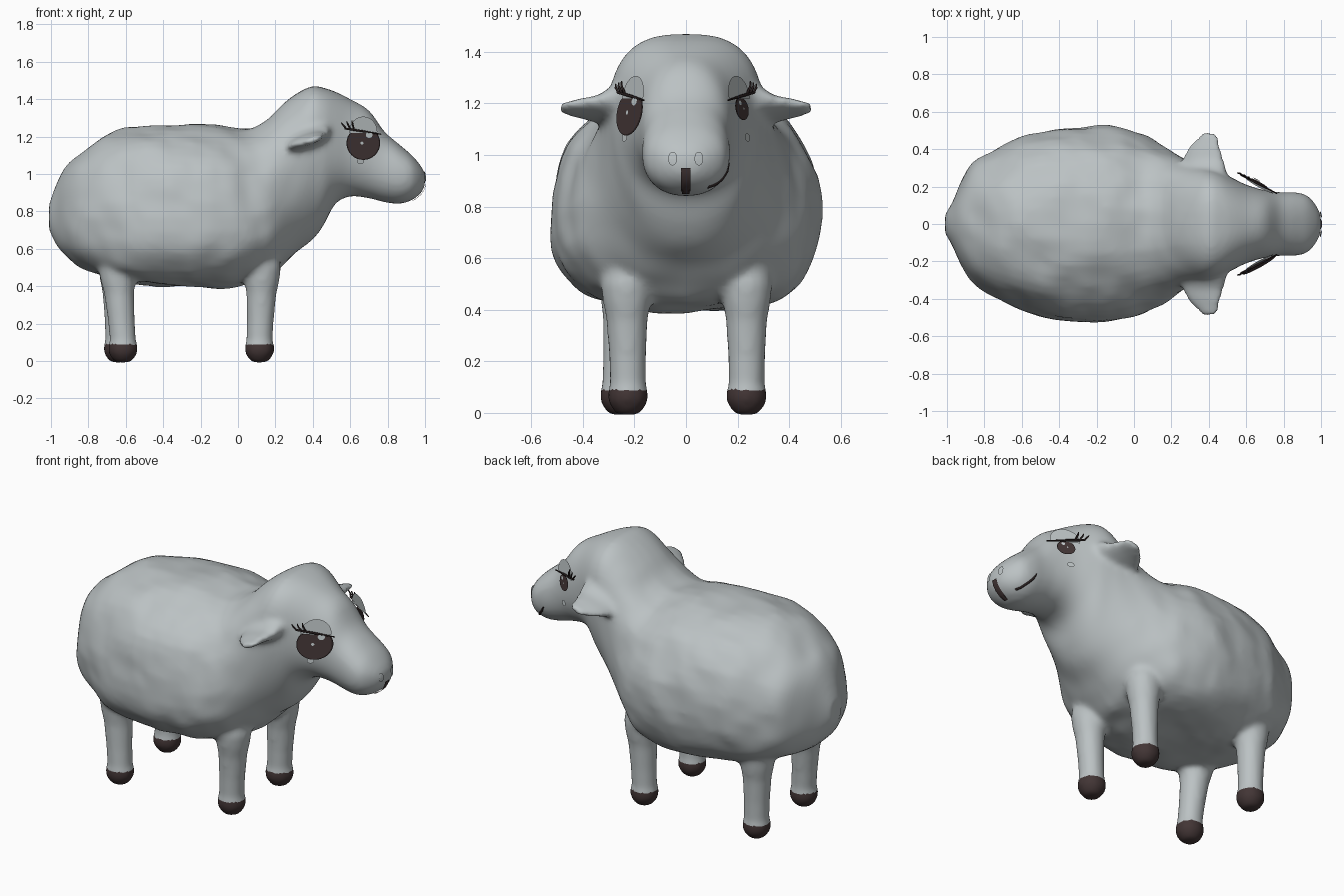
import bpy, bmesh, math
from mathutils import Vector, noise
from mathutils.bvhtree import BVHTree

if "Cube" in bpy.data.objects:
    bpy.data.objects.remove(bpy.data.objects["Cube"])


def material(name, rgb):
    mat = bpy.data.materials.new(name)
    mat.use_nodes = True
    mat.diffuse_color = (*rgb, 1)
    bsdf = mat.node_tree.nodes["Principled BSDF"]
    bsdf.inputs["Base Color"].default_value = (*rgb, 1)
    bsdf.inputs["Roughness"].default_value = 0.8
    return mat


wool = material("wool_grey", (0.50, 0.54, 0.55))
hoof = material("hoof_brown", (0.055, 0.036, 0.036))
dark = material("lash_dark", (0.022, 0.014, 0.014))
shine = material("eye_shine", (0.56, 0.62, 0.63))


def add_object(name, data, *mats):
    obj = bpy.data.objects.new(name, data)
    bpy.context.collection.objects.link(obj)
    for mat in mats:
        data.materials.append(mat)
    return obj


def clamp(value):
    return max(0, min(1, value))


def ring(center, u, up, down=None, powers=(1, 1), steps=48):
    """Rounded cross-section with separate upper and lower halves."""
    points = []
    for i in range(steps):
        a = math.tau * i / steps
        c, s = math.cos(a), math.sin(a)
        side = up if s > 0 or down is None else down
        power = powers[0] if s > 0 else powers[1]
        points.append(Vector(center)
                      + Vector(u) * math.copysign(abs(c) ** power, c)
                      + Vector(side) * math.copysign(abs(s) ** power, s))
    return points


def loft(bm, rings):
    rows = [[bm.verts.new(p) for p in r] for r in rings]
    n = len(rows[0])
    for a, b in zip(rows, rows[1:]):
        for i in range(n):
            j = (i + 1) % n
            bm.faces.new((a[i], a[j], b[j], b[i]))
    bm.faces.new(rows[0])
    bm.faces.new(rows[-1])


def flowing(rows, parts=4):
    """Fill in smooth in-between rows through the given ones."""
    rows = [Vector(r) for r in rows]
    filled = []
    for i in range(len(rows) - 1):
        p, q = rows[i], rows[i + 1]
        before, after = rows[max(i - 1, 0)], rows[min(i + 2, len(rows) - 1)]
        for k in range(parts):
            t = k / parts
            filled.append(p + (q - before) * (t / 2)
                          + (2 * before - 5 * p + 4 * q - after) * (t * t / 2)
                          + (3 * p - before - 3 * q + after) * (t ** 3 / 2))
    return filled + [rows[-1]]


bm = bmesh.new()

# Trunk, neck and head: x, top, bottom, half width, widest height
slices = [
    (-1.01, .84, .7, .05, .77), (-.97, .95, .62, .12, .77),
    (-.92, 1.04, .56, .23, .77), (-.85, 1.11, .5, .33, .77),
    (-.72, 1.2, .45, .41, .77), (-.55, 1.25, .41, .48, .77),
    (-.3, 1.27, .39, .52, .77), (-.1, 1.26, .39, .52, .77),
    (.05, 1.24, .41, .47, .78), (.15, 1.28, .44, .42, .8),
    (.23, 1.37, .5, .37, .86), (.31, 1.43, .58, .33, .98),
    (.4, 1.47, .65, .3, 1.13), (.46, 1.46, .73, .28, 1.15),
    (.52, 1.44, .84, .25, 1.14), (.6, 1.4, .88, .21, 1.12),
    (.7, 1.34, .87, .18, 1.08), (.78, 1.23, .85, .17, 1.03),
    (.86, 1.16, .84, .17, 1), (.93, 1.1, .86, .15, .99),
    (.98, 1.04, .9, .09, .98), (1, 1, .94, .04, .97)]
rings = []
for x, top, low, half, mid in flowing(slices):
    # Full, boxy belly and a broad flat crown; rounder elsewhere
    crown = .9 - .16 * clamp(1.3 - abs(x - .42) * 6)
    belly = .9 - .15 * clamp((.4 - x) * 3) * clamp((x + 1) * 4)
    loop = ring((x, 0, mid), (0, half, 0), (0, 0, top - mid), (0, 0, mid - low),
                (crown, belly))
    # Gentle lumps in the fleece, fading out towards the head
    fleece = clamp((x + 1) * 8) * clamp((.35 - x) * 5)
    for p in loop:
        lump = noise.noise(p * 4) * .022 + noise.noise(p * 9) * .012
        p += Vector((0, p.y, p.z - mid)).normalized() * lump * fleece
    rings.append(loop)
loft(bm, rings)

# Legs: height, radius, how far along towards the foot
leg_profile = [(.6, .08, 0), (.5, .1, 0), (.43, .093, .1), (.36, .08, .3),
               (.22, .072, .7), (.11, .07, 1), (.08, .079, 1),
               (.045, .079, 1), (.005, .055, 1), (-.008, .035, 1)]
legs = [((.13, .235), (.115, .235)), ((.13, -.23), (.115, -.225)),
        ((-.645, .235), (-.64, .235)), ((-.645, -.235), (-.615, -.255))]
for hip, foot in legs:
    hip, foot = Vector((*hip, 0)), Vector((*foot, 0))
    loft(bm, [ring(hip.lerp(foot, t) + Vector((0, 0, z)), (r, 0, 0), (0, r, 0))
              for z, r, t in leg_profile])

# Ears: distance from the middle, centre x and height, half length, half thickness
ear_profile = [(.18, .39, 1.22, .1, .08), (.28, .385, 1.2, .11, .06),
               (.34, .37, 1.18, .11, .038), (.4, .375, 1.18, .09, .028),
               (.45, .39, 1.18, .065, .02), (.495, .4, 1.18, .03, .014)]
for side in (-1, 1):
    loft(bm, [ring((x, side * y, z), (a, 0, a * .35), (-b * .3, 0, b))
              for y, x, z, a, b in flowing(ear_profile)])

bmesh.ops.recalc_face_normals(bm, faces=bm.faces)
rough = bpy.data.meshes.new("rough_body")
bm.to_mesh(rough)
bm.free()

# Fuse the parts into one soft skin, then colour the feet by height
body = add_object("sheep_body", rough, wool, hoof)
remesh = body.modifiers.new("fuse", "REMESH")
remesh.mode = "VOXEL"
remesh.voxel_size = 0.016
smooth = body.modifiers.new("soften", "SMOOTH")
smooth.factor = 0.5
smooth.iterations = 8
bpy.context.view_layer.update()
graph = bpy.context.evaluated_depsgraph_get()
skin = bpy.data.meshes.new_from_object(body.evaluated_get(graph))
body.modifiers.clear()
body.data = skin
skin.name = "sheep_body"
skin.materials.clear()
skin.materials.append(wool)
skin.materials.append(hoof)
for face in skin.polygons:
    face.material_index = 1 if face.center.z < 0.09 else 0
    face.use_smooth = True

surface = BVHTree.FromPolygons([v.co.copy() for v in skin.vertices],
                               [list(f.vertices) for f in skin.polygons])


def on_nose(lift):
    """Drop points on the muzzle from the front, lifted off the skin."""
    def place(y, z):
        hit = surface.ray_cast(Vector((2, y, z)), Vector((-1, 0, 0)))
        if hit[0] is None or hit[0].x < .85:
            hit = surface.find_nearest(Vector((.96, y, z)))
        return hit[0] + hit[1] * lift
    return place


def on_eye(side, lift):
    """Slanted flat eye plane beside the head."""
    def place(x, z):
        y = .215 - .55 * (x - .67) - .15 * (z - 1.17) + lift
        return Vector((x, side * y, z))
    return place


def plate(name, outline, place, mat, outward, layers=4):
    """Thin patch made of shrinking copies of an outline."""
    cx = sum(p[0] for p in outline) / len(outline)
    cz = sum(p[1] for p in outline) / len(outline)
    pb = bmesh.new()
    rows = []
    for k in range(layers):
        f = 1 - k / layers
        rows.append([pb.verts.new(place(cx + (a - cx) * f, cz + (b - cz) * f))
                     for a, b in outline])
    hub = pb.verts.new(place(cx, cz))
    n = len(outline)
    for i in range(n):
        j = (i + 1) % n
        for a, b in zip(rows, rows[1:]):
            pb.faces.new((a[i], a[j], b[j], b[i]))
        pb.faces.new((rows[-1][i], rows[-1][j], hub))
    pb.normal_update()
    if sum((f.normal for f in pb.faces), Vector()).dot(outward) < 0:
        bmesh.ops.reverse_faces(pb, faces=pb.faces)
    mesh = bpy.data.meshes.new(name)
    pb.to_mesh(mesh)
    pb.free()
    mesh.shade_smooth()
    add_object(name, mesh, mat)


def oval(cx, cz, rx, rz, low=-9, high=9, steps=32):
    return [(cx + rx * math.cos(math.tau * i / steps),
             max(low, min(high, cz + rz * math.sin(math.tau * i / steps))))
            for i in range(steps)]


def strand(name, points, width, mat):
    curve = bpy.data.curves.new(name, "CURVE")
    curve.dimensions = "3D"
    curve.bevel_depth = width
    curve.bevel_resolution = 1
    line = curve.splines.new("POLY")
    line.points.add(len(points) - 1)
    for i, (q, p) in enumerate(zip(line.points, points)):
        q.co = (*p, 1)
        q.radius = 1 if i < len(points) - 1 else 0.5
    add_object(name, curve, mat)


# Eyes: the right one is wide open, the left one is smaller
for label, side, size, z in (("right", -1, .09, 1.165), ("left", 1, .045, 1.18)):
    out = Vector((0, side, 0))
    x = .67
    plate(label + "_eyelid", oval(x, 1.225, .075, .082, low=1.22), on_eye(side, 0), wool, out)
    plate(label + "_eye_rim", oval(x, z, size, size, high=1.22), on_eye(side, .003), dark, out)
    plate(label + "_iris", oval(x, z, size * .93, size * .94, high=1.218),
          on_eye(side, .006), hoof, out)
    plate(label + "_big_shine", oval(x + size * .35, z + size * .5, size * .2, size * .2),
          on_eye(side, .009), shine, out)
    plate(label + "_small_shine", oval(x - size * .08, z, size * .09, size * .09),
          on_eye(side, .009), shine, out)
    plate(label + "_cheek_spot", oval(.655, 1.068, .018, .016), on_eye(side, 0), wool, out)
    lid = on_eye(side, .006)
    strand(label + "_lash_line", [lid(.572, 1.243), lid(x, 1.228), lid(.765, 1.212)],
           .006, dark)
    for k in range(3):
        root = lid(.58 + .02 * k, 1.24)
        tip = root + Vector((-.028 + .008 * k, side * .012, .035 + .006 * k))
        strand(label + "_lash", [root, root.lerp(tip, .6) + out * .005, tip], .005, dark)

# Nose and mouth
front = Vector((1, 0, 0))
for label, y in (("right", -.05), ("left", .048)):
    plate(label + "_nostril", oval(y, .985, .016, .025), on_nose(.008), wool, front)
heights = [.842 + .027 * k for k in range(5)]
bar = [(-.019, z) for z in heights] + [(.017, z) for z in reversed(heights)]
plate("mouth_groove", bar, on_nose(.007), hoof, front)
smile = [(.93, .09, .865), (.91, .12, .875), (.89, .15, .895),
         (.86, .175, .93), (.84, .185, .968)]
strand("smile", [surface.find_nearest(Vector(p))[0] for p in smile], .007, dark)
